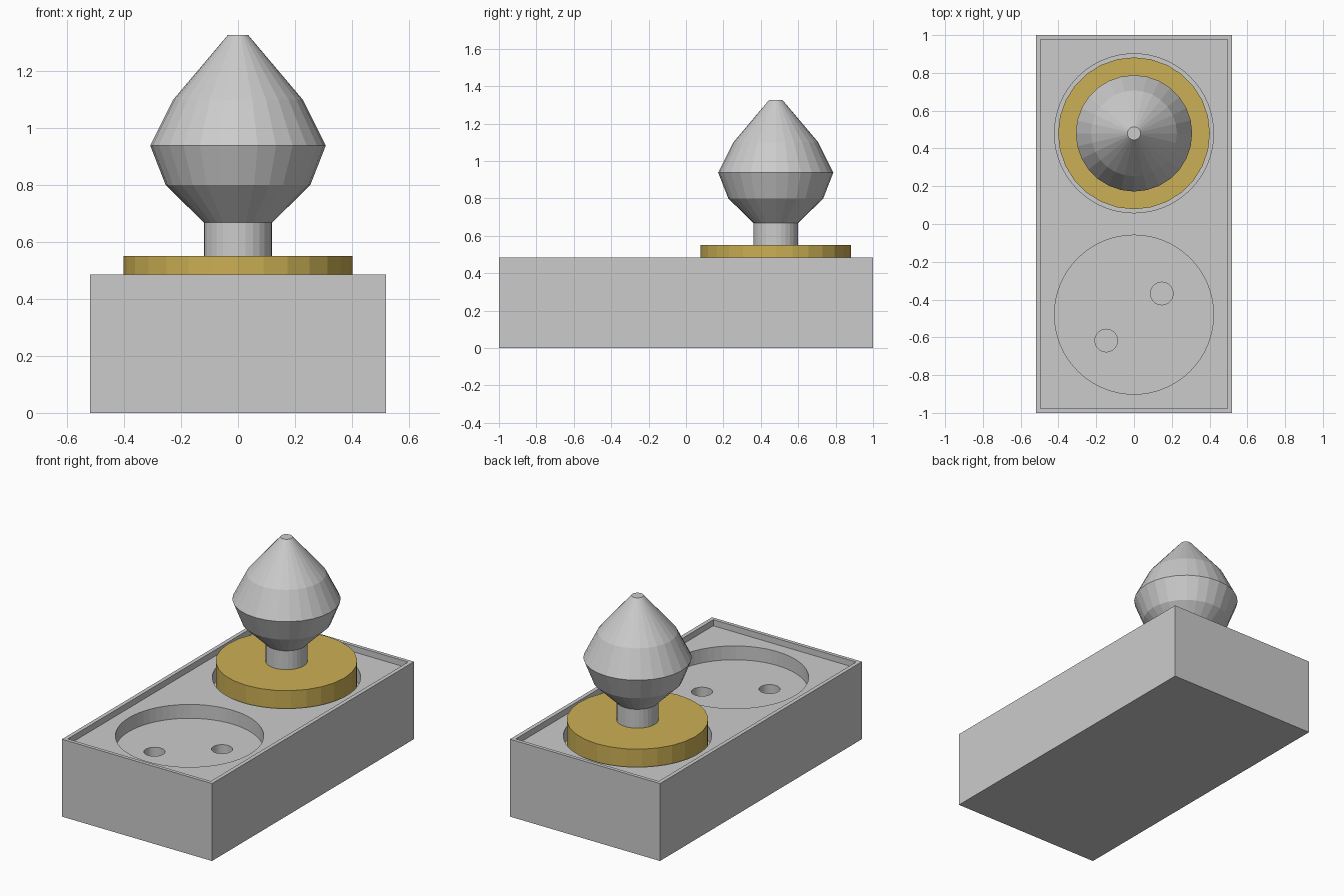
import bpy, bmesh
from math import cos, sin, pi

if "Cube" in bpy.data.objects:
    bpy.data.objects.remove(bpy.data.objects["Cube"])


def mesh_object(name, bm):
    bmesh.ops.recalc_face_normals(bm, faces=bm.faces)
    mesh = bpy.data.meshes.new(name)
    bm.to_mesh(mesh)
    bm.free()
    obj = bpy.data.objects.new(name, mesh)
    bpy.context.collection.objects.link(obj)
    return obj


def box(name, sx, sy, z0, z1):
    bm = bmesh.new()
    bmesh.ops.create_cube(bm, size=1)
    for v in bm.verts:
        v.co = (v.co.x * sx, v.co.y * sy, z0 + (v.co.z + 0.5) * (z1 - z0))
    return mesh_object(name, bm)


def turned(name, x, y, profile, n):
    """Closed solid of revolution from (radius, z) pairs."""
    bm = bmesh.new()
    rings = [[bm.verts.new((x + r * cos(2 * pi * i / n), y + r * sin(2 * pi * i / n), z))
              for i in range(n)] for r, z in profile]
    for a, b in zip(rings, rings[1:]):
        for i in range(n):
            j = (i + 1) % n
            bm.faces.new((a[i], a[j], b[j], b[i]))
    bm.faces.new(rings[0])
    bm.faces.new(rings[-1])
    return mesh_object(name, bm)


def cut(target, cutter):
    mod = target.modifiers.new("cut", 'BOOLEAN')
    mod.operation = 'DIFFERENCE'
    mod.solver = 'EXACT'
    mod.object = cutter
    bpy.context.view_layer.objects.active = target
    bpy.ops.object.modifier_apply(modifier=mod.name)
    bpy.data.objects.remove(cutter)


# Socket block with a thin raised rim
TOP, PANEL, FLOOR = 0.485, 0.447, 0.36
body = box("socket_block", 1.04, 2.0, 0, TOP)
cut(body, box("rim_cutter", 0.99, 1.955, PANEL, 0.7))

# Two round wells, each with a pair of pin holes
for cy in (-0.48, 0.48):
    cut(body, turned("well_cutter", 0, cy, [(0.421, FLOOR), (0.421, 0.7)], 64))
    for dx, dy in ((0.147, 0.112), (-0.147, -0.137)):
        cut(body, turned("hole_cutter", dx, cy + dy, [(0.06, 0.2), (0.06, 0.7)], 32))

# Coloured disc plugged into the rear well
disc = turned("plug_disc", 0, 0.48, [(0.402, FLOOR + 0.002), (0.402, 0.55)], 28)
gold = bpy.data.materials.new("gold")
gold.diffuse_color = (0.60, 0.43, 0.09, 1)
gold.use_nodes = True
gold.node_tree.nodes["Principled BSDF"].inputs["Base Color"].default_value = gold.diffuse_color
disc.data.materials.append(gold)

# Turned bulb on a short neck
turned("bulb", 0, 0.48, [(0.12, 0.545), (0.12, 0.668), (0.254, 0.80), (0.308, 0.938),
                         (0.227, 1.10), (0.035, 1.327)], 28)
